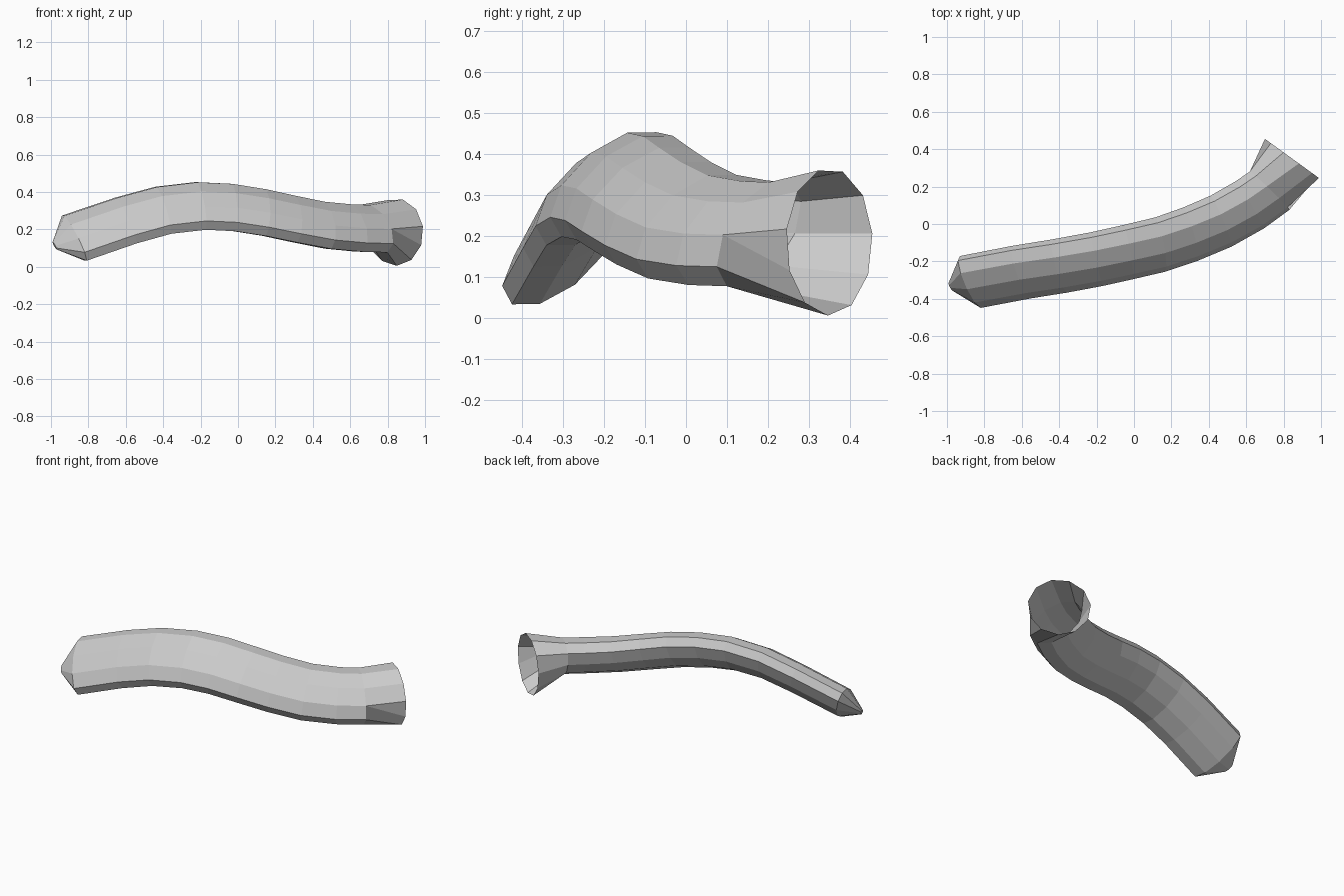
import bpy, bmesh
from math import sin, cos, radians
from mathutils import Vector

if "Cube" in bpy.data.objects:
    bpy.data.objects.remove(bpy.data.objects["Cube"])

# Centre line of the bent tube, from closed tip to the flared mouth
path = [Vector(p) for p in [
    (-.98, -.335, .112), (-.875, -.31, .153), (-.6, -.257, .247),
    (-.4, -.225, .302), (-.2, -.188, .325), (-.03, -.15, .317),
    (.14, -.11, .29), (.3, -.055, .255), (.465, .015, .222),
    (.62, .103, .207), (.725, .178, .204), (.845, .35, .185)]]
SIDES, MOUTH_SIDES = 10, 11

bm = bmesh.new()


def tube_ring(i):
    """Slightly slanted oval section, square to the centre line."""
    tangent = (path[i + 1] - path[max(i - 1, 0)]).normalized()
    side = tangent.cross(Vector((0, 0, 1))).normalized()
    up = side.cross(tangent)
    t = i / 10
    a = side * .147 - up * .08
    b = side * (-.015 + .035 * t) + up * .107
    size = .16 if i == 0 else 1
    angles = [radians(36 * (k + 1)) for k in range(SIDES)]
    return [bm.verts.new(path[i] + size * (a * cos(q) + b * sin(q))) for q in angles]


# Tube body
rings = [tube_ring(i) for i in range(len(path) - 1)]
for r, s in zip(rings, rings[1:]):
    for k in range(SIDES):
        n = (k + 1) % SIDES
        bm.faces.new((r[k], r[n], s[n], s[k]))

# Closed tip
bm.faces.new(rings[0])

# Flared open mouth with one more side than the tube
mouth = []
for k in range(MOUTH_SIDES):
    q = radians(10 + 360 / MOUTH_SIDES * k)
    mouth.append(bm.verts.new(path[-1] + .18 * Vector((.81 * cos(q), -.586 * cos(q), sin(q)))))
last = rings[-1]
for k in range(SIDES):
    bm.faces.new((last[k], last[(k + 1) % SIDES], mouth[k + 1], mouth[k]))
bm.faces.new((last[0], mouth[0], mouth[10]))

bmesh.ops.recalc_face_normals(bm, faces=bm.faces)
mesh = bpy.data.meshes.new("bent_tube")
bm.to_mesh(mesh)
bm.free()
bpy.context.collection.objects.link(bpy.data.objects.new("bent_tube", mesh))
